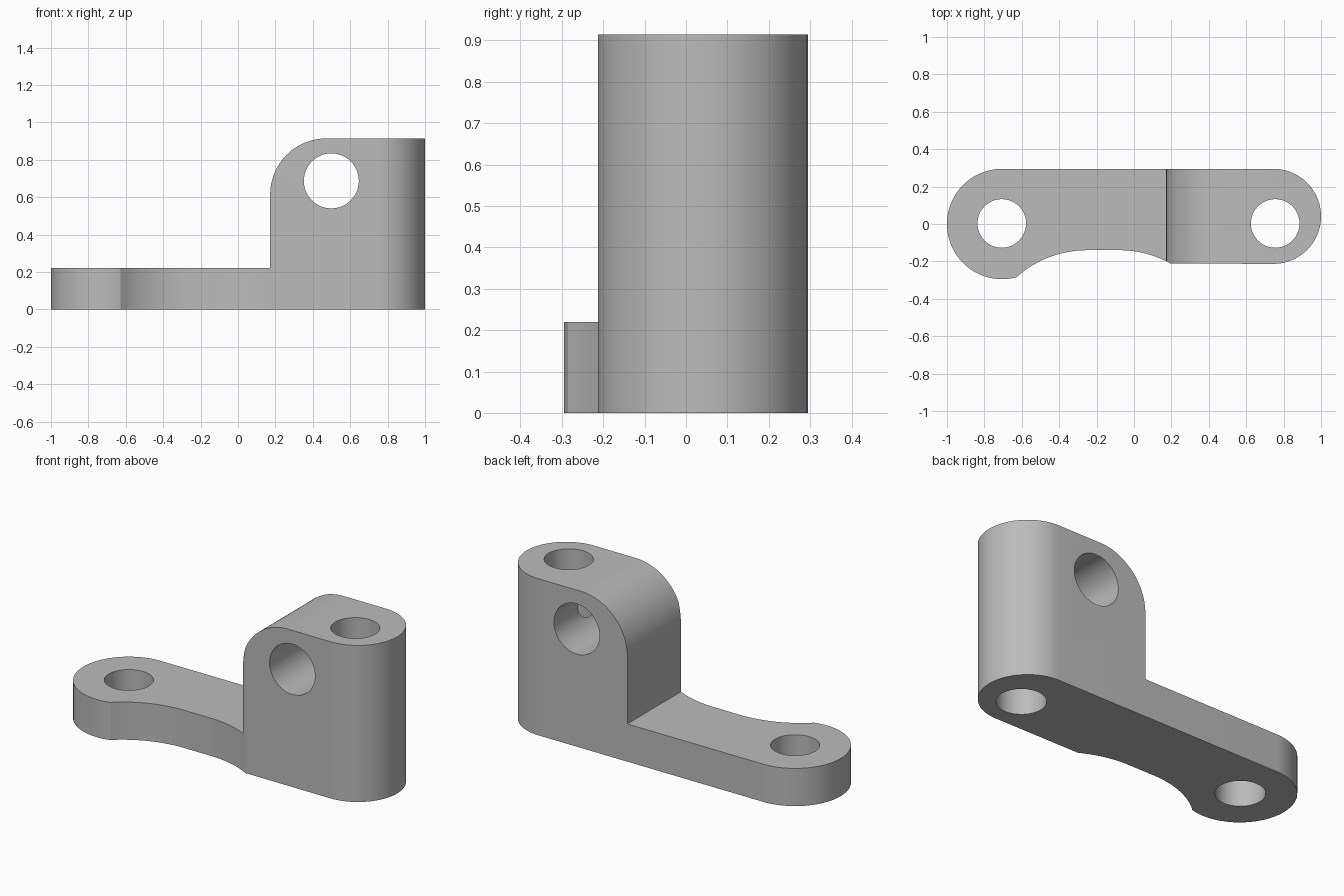
import bpy
import bmesh
from math import sin, cos, pi, radians, atan2
from mathutils import Vector

if "Cube" in bpy.data.objects:
    bpy.data.objects.remove(bpy.data.objects["Cube"], do_unlink=True)

grey = bpy.data.materials.new("machined grey")
grey.use_nodes = True
colour = (0.5, 0.5, 0.5, 1)
grey.diffuse_color = colour
grey.node_tree.nodes["Principled BSDF"].inputs["Base Color"].default_value = colour


def arc(cx, cy, r, start, end, steps=32):
    """Points on an arc, angles in radians."""
    return [(cx + r * cos(start + (end - start) * i / steps),
             cy + r * sin(start + (end - start) * i / steps)) for i in range(steps + 1)]


def prism(name, points, low, high, along="z"):
    """Closed profile extruded along z, or an x-z profile extruded along y."""
    bm = bmesh.new()
    place = (lambda a, b: (a, b, low)) if along == "z" else (lambda a, b: (a, low, b))
    face = bm.faces.new([bm.verts.new(place(a, b)) for a, b in points])
    new = bmesh.ops.extrude_face_region(bm, geom=[face])["geom"]
    shift = Vector((0, 0, high - low)) if along == "z" else Vector((0, high - low, 0))
    bmesh.ops.translate(bm, vec=shift, verts=[v for v in new if isinstance(v, bmesh.types.BMVert)])
    bmesh.ops.recalc_face_normals(bm, faces=bm.faces)
    mesh = bpy.data.meshes.new(name)
    bm.to_mesh(mesh)
    bm.free()
    mesh.materials.append(grey)
    ob = bpy.data.objects.new(name, mesh)
    bpy.context.collection.objects.link(ob)
    return ob


def combine(body, tool, operation):
    """Apply a boolean and discard the tool."""
    tool.hide_render = True
    mod = body.modifiers.new("cut", "BOOLEAN")
    mod.object, mod.operation, mod.solver = tool, operation, "EXACT"
    bpy.context.view_layer.objects.active = body
    bpy.ops.object.modifier_apply(modifier=mod.name)
    bpy.data.objects.remove(tool, do_unlink=True)


# Plan outline: round arm end, scooped front edge, round block end
HEIGHT, BACK = 0.914, 0.295
arm_x, block_x, block_y, block_r = -0.705, 0.746, 0.041, 0.254
scoop_y, scoop_r = -0.14, 0.57
kink = (-0.628, -0.285)
outline = arc(arm_x, 0, BACK, pi / 2, 2 * pi + atan2(kink[1], kink[0] - arm_x), 48)
outline += arc(-0.25, scoop_y - scoop_r, scoop_r, radians(131), pi / 2, 16)[1:]
outline += arc(-0.08, scoop_y - scoop_r, scoop_r, pi / 2, radians(61), 16)
outline += arc(block_x, block_y, block_r, -pi / 2, pi / 2, 40)
body = prism("lever_bracket", outline, 0, HEIGHT)

# Side profile: thin arm stepping up to a tall block with a rounded shoulder
side = [(-1.2, -0.1), (1.2, -0.1), (1.2, 1.1), (0.47, 1.1)]
shoulder = arc(0.472, HEIGHT - 0.3, 0.3, pi / 2, pi, 24)
removed = [(-1.2, 0.22), (0.172, 0.22)] + shoulder[::-1] + [(0.472, 1.1), (-1.2, 1.1)]
combine(body, prism("step_cutter", removed, -0.6, 0.6, "y"), "DIFFERENCE")

# Two upright bores and one cross bore
for x in (-0.707, 0.755):
    combine(body, prism("bore_cutter", arc(x, 0.003, 0.13, 0, 2 * pi, 48)[:-1], -0.2, 1.2),
            "DIFFERENCE")
combine(body, prism("cross_cutter", arc(0.499, 0.687, 0.147, 0, 2 * pi, 48)[:-1], -0.6, 0.6, "y"),
        "DIFFERENCE")

# Smooth curved walls, crisp edges
bpy.ops.object.select_all(action="DESELECT")
body.select_set(True)
bpy.context.view_layer.objects.active = body
bpy.ops.object.shade_smooth_by_angle(angle=radians(25))
